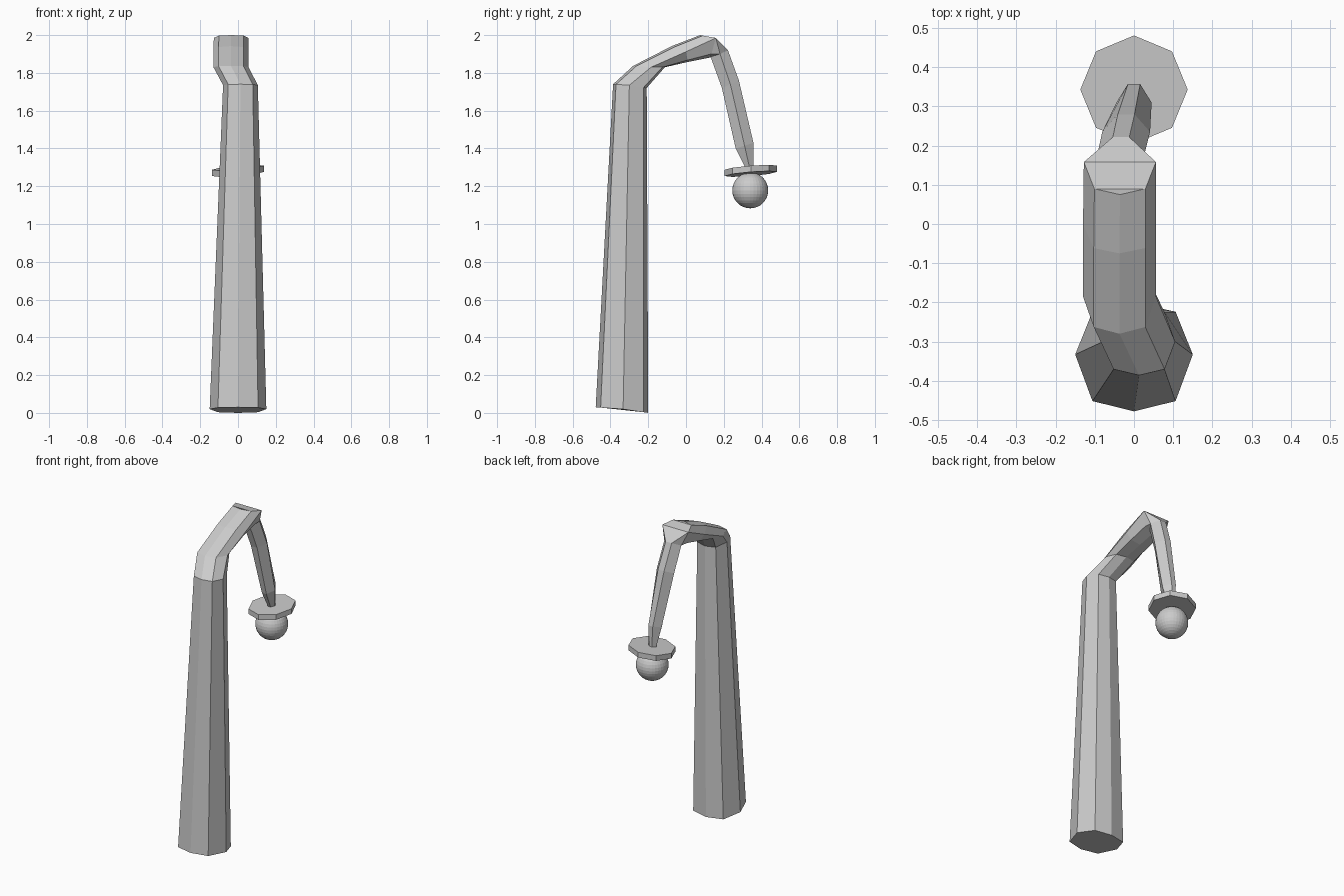
import bpy, bmesh, math

if "Cube" in bpy.data.objects:
    bpy.data.objects.remove(bpy.data.objects["Cube"], do_unlink=True)

grey = bpy.data.materials.new("light grey")
grey.use_nodes = True
grey.diffuse_color = (0.6, 0.6, 0.6, 1)
grey.node_tree.nodes["Principled BSDF"].inputs["Base Color"].default_value = (0.6, 0.6, 0.6, 1)


def finish(name, bm):
    bmesh.ops.recalc_face_normals(bm, faces=bm.faces[:])
    mesh = bpy.data.meshes.new(name)
    bm.to_mesh(mesh)
    bm.free()
    mesh.materials.append(grey)
    obj = bpy.data.objects.new(name, mesh)
    bpy.context.collection.objects.link(obj)
    return obj


# A ring is set by its x centre, half width and (y, z) of its outer, side and inner points
POST = [(math.sin(k * math.pi / 4), round(math.cos(k * math.pi / 4) * 1.16, 2) if k % 2
         else math.cos(k * math.pi / 4)) for k in range(8)]
ARM = [(0.35, 1), (1, 0), (0.35, -1), (-0.35, -1), (-1, 0), (-0.35, 1)]


def ring(section, cx, r, outer, side, inner):
    pts = []
    for u, v in section:
        end = outer if v > 0 else inner
        y, z = (s + (e - s) * abs(v) for s, e in zip(side, end))
        pts.append((cx + r * u, y, z))
    return pts


def loft(name, rings):
    bm = bmesh.new()
    loops = [[bm.verts.new(p) for p in pts] for pts in rings]
    n = len(loops[0])
    for a, b in zip(loops, loops[1:]):
        for i in range(n):
            j = (i + 1) % n
            bm.faces.new((a[i], a[j], b[j], b[i]))
    bm.faces.new(loops[0])
    bm.faces.new(loops[-1])
    return finish(name, bm)


# Tapered post that leans over at the top
post = [ring(POST, *p) for p in (
    (0, .15, (-.478, .03), (-.333, .02), (-.2, 0)),
    (.013, .092, (-.386, 1.74), (-.3, 1.735), (-.208, 1.72)),
    (-.037, .093, (-.28, 1.837), (-.185, 1.83), (-.112, 1.83)),
    (-.037, .093, (-.075, 1.942), (0, 1.912), (.01, 1.858)),
    (-.036, .092, (.075, 2.0), (.158, 1.985), (.13, 1.882)),
)]
loft("post", post)

# Thin arm hanging down to the lamp
arm = [ring(ARM, *p) for p in (
    (-.033, .06, (.222, 1.92), (.18, 1.9), (.13, 1.885)),
    (-.02, .061, (.28, 1.76), (.235, 1.74), (.19, 1.72)),
    (0, .045, (.357, 1.43), (.31, 1.415), (.263, 1.4)),
    (0, .022, (.358, 1.27), (.343, 1.27), (.328, 1.27)),
)]
loft("arm", arm)

# Elbow joining post and arm
bm = bmesh.new()
for p in post[-1] + arm[0]:
    bm.verts.new(p)
hull = bmesh.ops.convex_hull(bm, input=bm.verts[:])
loose = [v for v in bm.verts if not v.link_faces]
bmesh.ops.delete(bm, geom=loose, context='VERTS')
finish("elbow", bm)

# Slightly tilted octagonal lamp shade
def shade_ring(lift):
    pts = []
    for k in range(8):
        a = k * math.pi / 4
        x, y = .137 * math.sin(a), .138 * math.cos(a)
        pts.append((x, .343 + y, 1.265 + lift + .08 * x + .08 * y))
    return pts

loft("lamp_shade", [shade_ring(0), shade_ring(.033)])

# Round bulb
bm = bmesh.new()
bmesh.ops.create_uvsphere(bm, u_segments=32, v_segments=16, radius=.095)
bmesh.ops.translate(bm, verts=bm.verts[:], vec=(0, .34, 1.178))
finish("bulb", bm)
